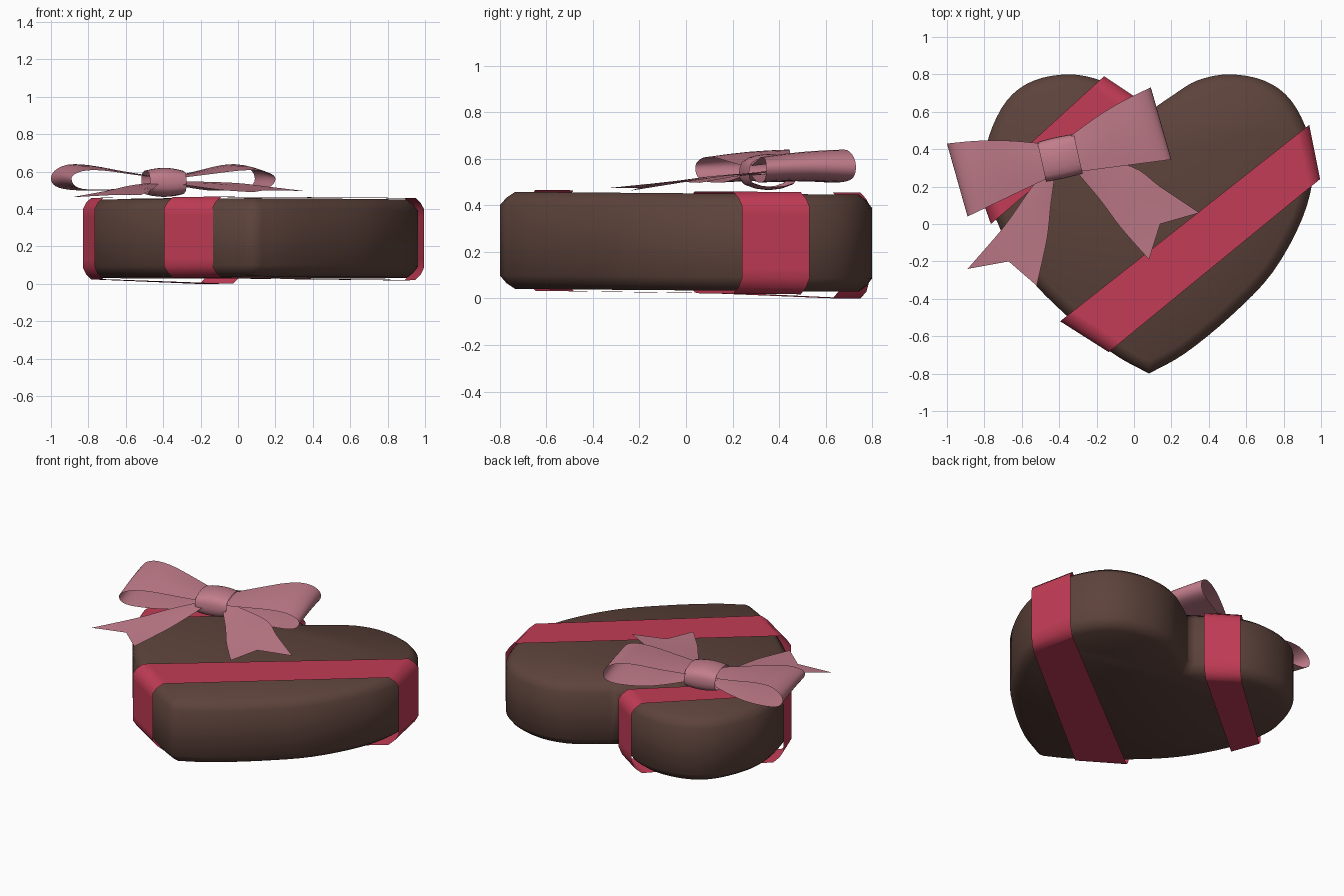
import bpy, bmesh, math
from mathutils import Vector, Matrix

if "Cube" in bpy.data.objects:
    bpy.data.objects.remove(bpy.data.objects["Cube"])


def material(name, rgb):
    m = bpy.data.materials.new(name)
    m.diffuse_color = (*rgb, 1)
    m.use_nodes = True
    m.node_tree.nodes["Principled BSDF"].inputs["Base Color"].default_value = m.diffuse_color
    return m


BROWN = material("chocolate brown", (0.110, 0.056, 0.044))
RED = material("ribbon red", (0.54, 0.045, 0.092))
PINK = material("bow pink", (0.54, 0.205, 0.260))


def finish(name, bm, mat, smooth):
    me = bpy.data.meshes.new(name)
    bm.to_mesh(me)
    bm.free()
    ob = bpy.data.objects.new(name, me)
    bpy.context.collection.objects.link(ob)
    me.materials.append(mat)
    bpy.ops.object.select_all(action='DESELECT')
    ob.select_set(True)
    bpy.context.view_layer.objects.active = ob
    bpy.ops.object.shade_smooth_by_angle(angle=math.radians(smooth))
    return ob


def spline(pts, steps):
    """Catmull-Rom curve through the points."""
    p = [Vector(q) for q in pts]
    p = [2 * p[0] - p[1]] + p + [2 * p[-1] - p[-2]]
    out = []
    for i in range(1, len(p) - 2):
        a, b, c, d = p[i - 1:i + 3]
        for k in range(steps):
            t = k / steps
            out.append(0.5 * (2 * b + (c - a) * t + (2 * a - 5 * b + 4 * c - d) * t * t
                              + (3 * b - a - 3 * c + d) * t ** 3))
    return out + [p[-2]]


def grid(bm, rows, close=False):
    """Skin rows of points; close joins the last row to the first."""
    vs = [[bm.verts.new(p) for p in r] for r in rows]
    n = len(vs)
    for i in range(n if close else n - 1):
        a, b = vs[i], vs[(i + 1) % n]
        for j in range(len(a) - 1):
            bm.faces.new((a[j], a[j + 1], b[j + 1], b[j]))
    bmesh.ops.recalc_face_normals(bm, faces=bm.faces)


def tilt(bm):
    for v in bm.verts:
        v.co.z -= 0.008 * v.co.y


# Heart shaped box: half outline, mirrored, extruded, chamfered rims
CX = 0.08
half = spline([(0, -0.80), (0.195, -0.69), (0.44, -0.49), (0.66, -0.26), (0.82, 0.03),
               (0.88, 0.28), (0.855, 0.47), (0.76, 0.66), (0.62, 0.765), (0.43, 0.80),
               (0.26, 0.768), (0.13, 0.69), (0, 0.60)], 4)
outline = [(CX + p.x, p.y) for p in half] + [(CX - p.x, p.y) for p in half[-2:0:-1]]
bm = bmesh.new()
base = bm.faces.new([bm.verts.new((x, y, 0.035)) for x, y in outline])
ext = bmesh.ops.extrude_face_region(bm, geom=[base], use_keep_orig=True)
for v in ext["geom"]:
    if isinstance(v, bmesh.types.BMVert):
        v.co.z = 0.452
bmesh.ops.recalc_face_normals(bm, faces=bm.faces)
rims = [e for e in bm.edges if abs(e.verts[0].co.z - e.verts[1].co.z) < 0.01]
bmesh.ops.bevel(bm, geom=rims, offset=0.058, segments=2, profile=0.32, affect='EDGES')
tilt(bm)
finish("heart_box", bm, BROWN, 70)


# Flat ribbons wrapped around the box, given by the two long edges
def wrap(name, edge1, edge2, low_a, low_b):
    bm = bmesh.new()
    top = [(0, 0.36), (0, 0.40), (0.022, 0.433), (0.06, 0.461), (0.085, 0.461)]
    low = lambda z: [(0.085, z), (0.06, z), (0.022, z + 0.03), (0, 0.09), (0, 0.13)]
    ring = ([(i, z, 0) for i, z in low(low_a) + top]
            + [(i, z, 1) for i, z in top[::-1] + low(low_b)[::-1]])
    rows = []
    for inset, z, end in ring:
        row = []
        for a, b in (edge1, edge2):
            a, b = Vector(a), Vector(b)
            d = (b - a).normalized() * inset
            p = b - d if end else a + d
            row.append((p.x, p.y, z))
        rows.append(row)
    grid(bm, rows, close=True)
    tilt(bm)
    finish(name, bm, RED, 60)


wrap("long_ribbon", ((-0.395, -0.52), (0.937, 0.53)), ((-0.135, -0.685), (0.995, 0.24)), 0.028, 0.022)
wrap("short_ribbon", ((-0.83, 0.18), (-0.16, 0.79)), ((-0.765, 0.0), (0.02, 0.67)), 0.025, 0.006)


# Bow loops: a flattened teardrop swept across the width, lower at the front
def loop(name, inner, outer):
    prof = spline([(0, 0.575), (0.3, 0.605), (0.6, 0.635), (0.82, 0.637), (0.96, 0.605),
                   (1, 0.56), (0.95, 0.522), (0.8, 0.503), (0.5, 0.498), (0.25, 0.51),
                   (0, 0.53)], 3)
    i0, i1, o0, o1 = (Vector(p) for p in (*inner, *outer))
    rows = []
    for s, z in prof:
        a, b = i0.lerp(o0, s), i1.lerp(o1, s)
        a = a + (a - b).normalized() * 0.018 * math.sin(math.pi * min(max(s, 0), 1))
        row = []
        for k in range(5):
            t = k / 4
            p = a.lerp(b, t)
            drop = 0.4 * max(z - 0.56, 0) * t
            row.append((p.x, p.y, z - drop + 0.006 * math.sin(math.pi * t)))
        rows.append(row)
    bm = bmesh.new()
    grid(bm, rows)
    finish(name, bm, PINK, 60)


loop("right_loop", ((-0.34, 0.47), (-0.29, 0.28)), ((0.09, 0.73), (0.20, 0.345)))
loop("left_loop", ((-0.49, 0.43), (-0.45, 0.25)), ((-1.0, 0.43), (-0.89, 0.04)))


# Bow tails: two curved side edges and a notched end
def tail(name, side1, side2, notch):
    e1, e2 = spline(side1, 4), spline(side2, 4)
    rows = []
    for i, (a, b) in enumerate(zip(e1, e2)):
        m = (a + b) / 2
        t = i / (len(e1) - 1)
        m = m + (Vector(notch) - (e1[-1] + e2[-1]) / 2) * t ** 2
        m.z += 0.008 * math.sin(math.pi * t)
        rows.append([a, m, b])
    bm = bmesh.new()
    grid(bm, rows)
    finish(name, bm, PINK, 50)


tail("right_tail",
     [(-0.33, 0.36, 0.55), (-0.02, 0.31, 0.54), (0.14, 0.20, 0.522), (0.35, 0.06, 0.497)],
     [(-0.36, 0.34, 0.54), (-0.19, 0.14, 0.515), (-0.07, -0.02, 0.50), (0.08, -0.19, 0.49)],
     (0.14, 0.0, 0.50))
tail("left_tail",
     [(-0.47, 0.30, 0.54), (-0.58, 0.15, 0.525), (-0.70, -0.02, 0.498), (-0.89, -0.24, 0.463)],
     [(-0.42, 0.28, 0.54), (-0.445, 0.10, 0.515), (-0.465, -0.08, 0.50), (-0.52, -0.33, 0.475)],
     (-0.67, -0.20, 0.475))


# Knot: barrel shaped band around the middle, slightly turned
section = spline([(-0.112, 0.54), (-0.10, 0.592), (-0.055, 0.614), (0, 0.62), (0.055, 0.614),
                  (0.10, 0.592), (0.112, 0.54), (0.095, 0.487), (0, 0.465), (-0.095, 0.487),
                  (-0.112, 0.54)], 2)[:-1]
turn = Matrix.Translation((-0.396, 0.354, 0)) @ Matrix.Rotation(math.radians(12.5), 4, 'Z')
bm = bmesh.new()
rows = []
for y, z in section:
    row = []
    for k in range(7):
        t = -1 + k / 3
        f = 1 - 0.18 * t * t
        row.append(turn @ Vector((0.1 * t, y * (1 - 0.04 * t * t), 0.54 + (z - 0.54) * f)))
    rows.append(row)
grid(bm, rows, close=True)
finish("bow_knot", bm, PINK, 50)
